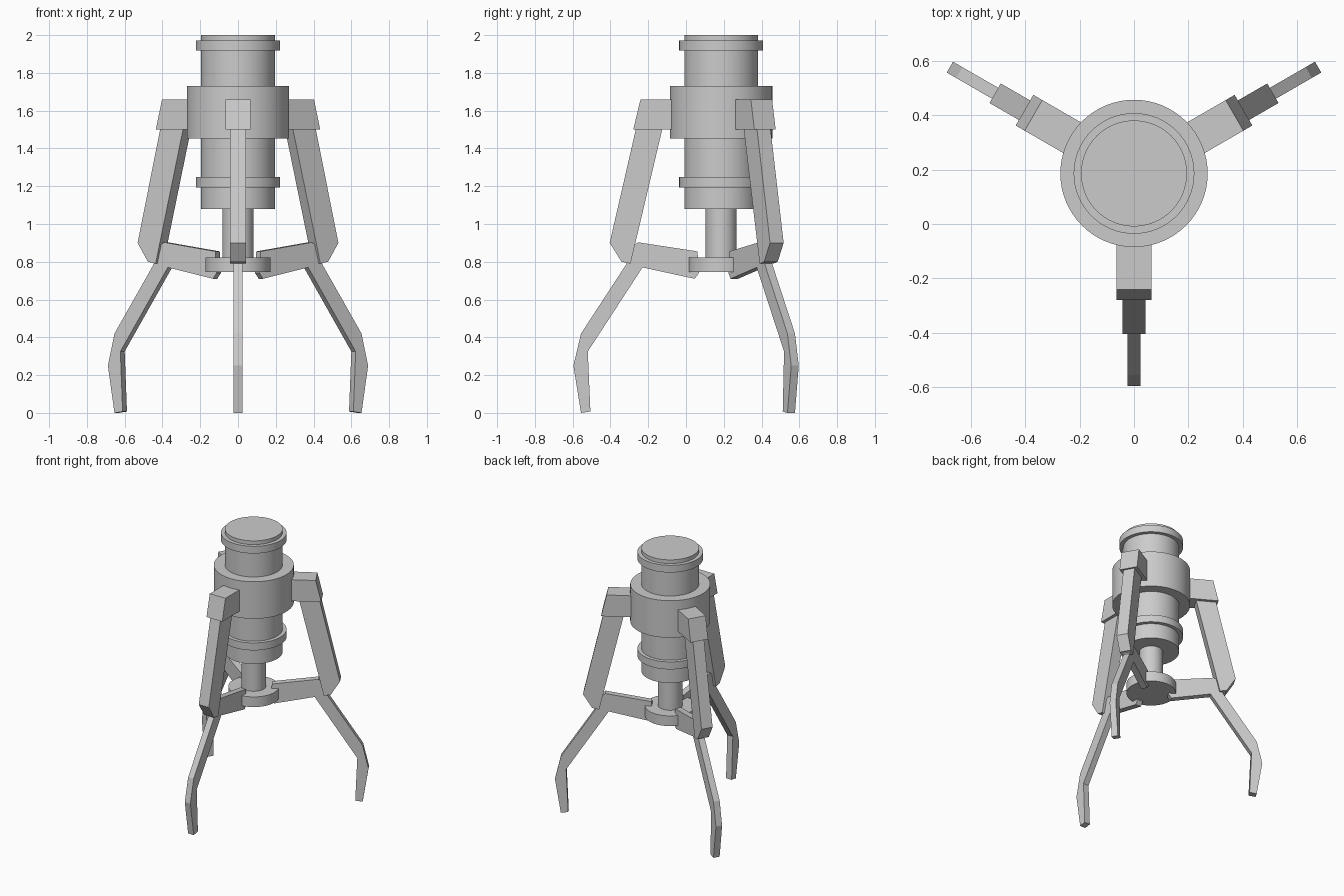
import bpy, bmesh, math
from mathutils import Matrix

if "Cube" in bpy.data.objects:
    bpy.data.objects.remove(bpy.data.objects["Cube"])

CENTRE_Y = 0.186

grey = bpy.data.materials.new("light_grey")
grey.diffuse_color = (0.6, 0.6, 0.6, 1)
grey.use_nodes = True
grey.node_tree.nodes["Principled BSDF"].inputs["Base Color"].default_value = grey.diffuse_color


def finish(name, bm):
    bmesh.ops.recalc_face_normals(bm, faces=bm.faces)
    mesh = bpy.data.meshes.new(name)
    bm.to_mesh(mesh)
    bm.free()
    mesh.materials.append(grey)
    obj = bpy.data.objects.new(name, mesh)
    bpy.context.collection.objects.link(obj)
    obj.location.y = CENTRE_Y
    return obj


def turned(name, profile, sides=64):
    """Spin a (radius, z) outline around the vertical axis."""
    bm = bmesh.new()
    verts = [bm.verts.new((r, 0, z)) for r, z in profile]
    edges = [bm.edges.new(p) for p in zip(verts, verts[1:])]
    bmesh.ops.spin(bm, geom=verts + edges, cent=(0, 0, 0), axis=(0, 0, 1),
                   angle=math.tau, steps=sides, use_duplicate=False)
    bmesh.ops.remove_doubles(bm, verts=bm.verts, dist=1e-5)
    obj = finish(name, bm)
    bpy.ops.object.select_all(action='DESELECT')
    obj.select_set(True)
    bpy.context.view_layer.objects.active = obj
    bpy.ops.object.shade_smooth_by_angle(angle=math.radians(30))


def plate(name, outline, width, angle):
    """Thicken a (radius, z) outline sideways, pointing out at the angle."""
    bm = bmesh.new()
    face = bm.faces.new([bm.verts.new((r, -width / 2, z)) for r, z in outline])
    ext = bmesh.ops.extrude_face_region(bm, geom=[face])
    moved = [v for v in ext["geom"] if isinstance(v, bmesh.types.BMVert)]
    bmesh.ops.translate(bm, verts=moved, vec=(0, width, 0))
    bm.transform(Matrix.Rotation(angle, 4, 'Z'))
    finish(name, bm)


# Main cylinder with its two raised rings and the wide collar
turned("body", [
    (0, 1.08), (0.195, 1.08), (0.195, 1.194), (0.222, 1.194), (0.222, 1.25),
    (0.195, 1.25), (0.195, 1.453), (0.271, 1.453), (0.271, 1.73),
    (0.195, 1.73), (0.195, 1.918), (0.222, 1.918), (0.222, 1.972),
    (0.195, 1.972), (0.195, 2.0), (0, 2.0)])

# Plunger rod and hub disc
turned("rod", [(0, 0.80), (0.082, 0.80), (0.082, 1.10), (0, 1.10)])
turned("hub", [(0, 0.747), (0.172, 0.747), (0.172, 0.823), (0, 0.823)])

# Bracket, hanging arm and cranked leg, three times around
bracket = [(0.24, 1.66), (0.427, 1.66), (0.465, 1.50), (0.24, 1.50)]
arm = [(0.42, 1.60), (0.452, 1.50), (0.590, 0.90), (0.527, 0.80),
       (0.480, 0.79), (0.312, 1.50), (0.30, 1.60)]
leg = [(0.125, 0.855), (0.44, 0.903), (0.54, 0.83), (0.50, 0.79),
       (0.742, 0.42), (0.782, 0.25), (0.742, 0.0), (0.692, 0.007),
       (0.706, 0.325), (0.416, 0.77), (0.14, 0.71), (0.118, 0.74)]
for side, degrees in (("front", -90), ("right", 30), ("left", 150)):
    a = math.radians(degrees)
    plate("bracket_" + side, bracket, 0.13, a)
    plate("arm_" + side, arm, 0.083, a)
    plate("leg_" + side, leg, 0.046, a)
